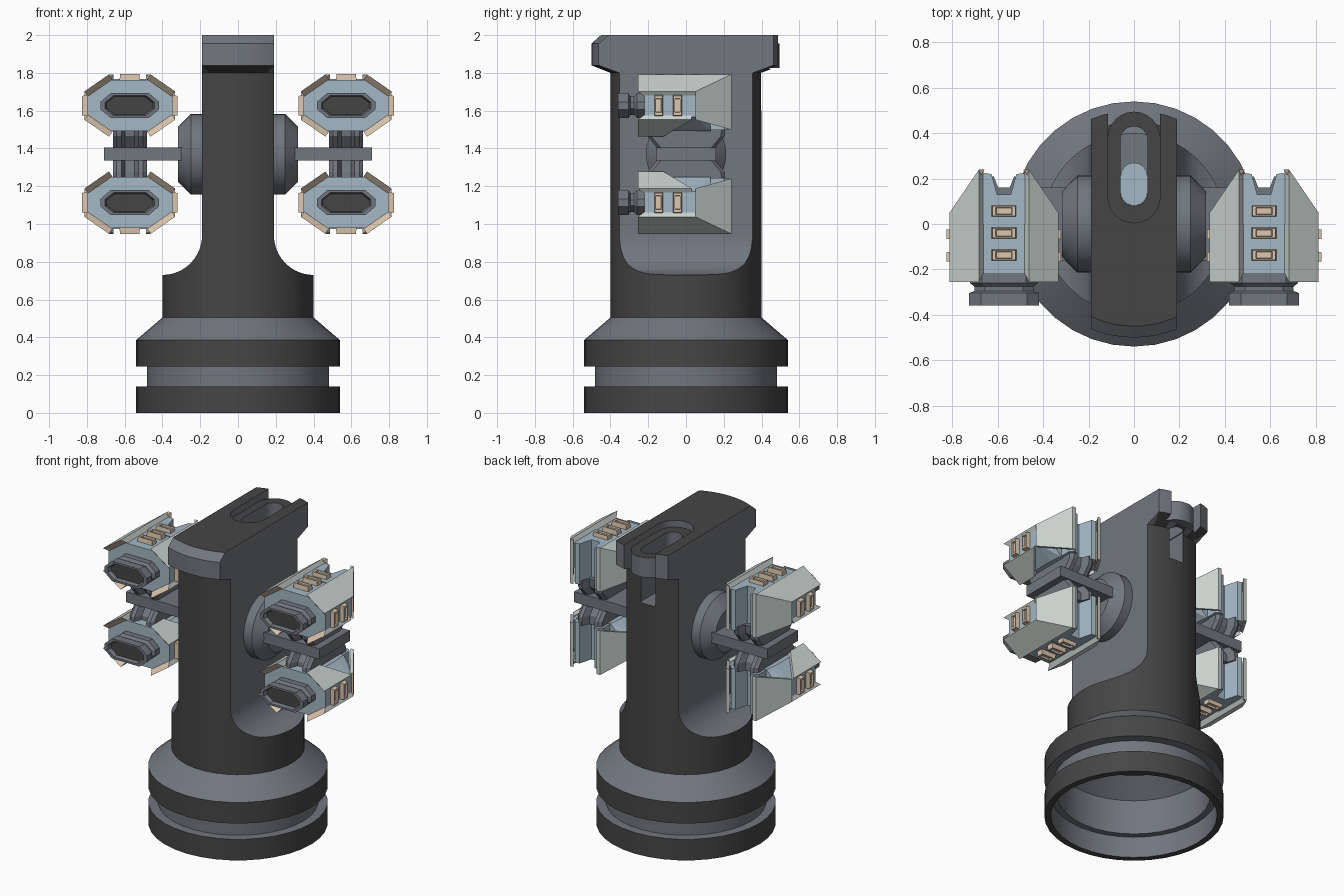
import bpy, bmesh, math
from mathutils import Vector

if "Cube" in bpy.data.objects:
    bpy.data.objects.remove(bpy.data.objects["Cube"])


def material(name, r, g, b):
    m = bpy.data.materials.new(name)
    m.diffuse_color = (r, g, b, 1)
    m.use_nodes = True
    m.node_tree.nodes["Principled BSDF"].inputs["Base Color"].default_value = m.diffuse_color
    return m


MATS = [material("charcoal", .06, .06, .06), material("steel grey", .165, .18, .21),
        material("pale blue", .37, .48, .56), material("light grey", .58, .64, .61),
        material("cream", .72, .57, .43)]
DARK, GREY, BLUE, LIGHT, CREAM = range(5)


def finish(name, bm, rule, smooth=False):
    """Turn a bmesh into an object; rule is a material index or f(face)."""
    bmesh.ops.recalc_face_normals(bm, faces=bm.faces)
    bm.normal_update()
    for f in bm.faces:
        f.material_index = rule(f) if callable(rule) else rule
        f.smooth = smooth
    me = bpy.data.meshes.new(name)
    bm.to_mesh(me)
    bm.free()
    for m in MATS:
        me.materials.append(m)
    if smooth:
        me.set_sharp_from_angle(angle=math.radians(28))
    ob = bpy.data.objects.new(name, me)
    bpy.context.collection.objects.link(ob)
    return ob


def loft_bm(rings, closed=False):
    bm = bmesh.new()
    vs = [[bm.verts.new(p) for p in r] for r in rings]
    pairs = list(zip(vs, vs[1:])) + ([(vs[-1], vs[0])] if closed else [])
    for a, b in pairs:
        for i in range(len(a)):
            j = (i + 1) % len(a)
            bm.faces.new((a[i], a[j], b[j], b[i]))
    if not closed:
        bm.faces.new(vs[0])
        bm.faces.new(vs[-1])
    return bm


def loft(name, rings, rule, smooth=False, closed=False):
    return finish(name, loft_bm(rings, closed), rule, smooth)


def hull(name, pts, rule):
    bm = bmesh.new()
    for p in pts:
        bm.verts.new(p)
    bmesh.ops.convex_hull(bm, input=bm.verts)
    return finish(name, bm, rule)


def lathe_rings(profile, n=32, axis="z"):
    rings = []
    for r, h in profile:
        c = [(r * math.cos(2 * math.pi * i / n), r * math.sin(2 * math.pi * i / n)) for i in range(n)]
        rings.append([(a, b, h) if axis == "z" else (h, a, b + 1.37) for a, b in c])
    return rings


def stadium(r, y0, y1, z, n=12):
    """Rounded slot outline, ends at y0 and y1."""
    pts = []
    for cy, start in ((y1 - r, 0), (y0 + r, math.pi)):
        for i in range(n + 1):
            t = start + math.pi * i / n
            pts.append((r * math.cos(t), cy + r * math.sin(t), z))
    return pts


# Hollow stepped base collar
def base_rule(f):
    c = f.calc_center_median()
    r = math.hypot(c.x, c.y)
    if r > .515 and abs(f.normal.z) < .3:
        return DARK
    return DARK if c.z < .01 else GREY


loft("base_collar", lathe_rings([(.33, .47), (.46, .37), (.46, .14), (.5, .14), (.5, 0), (.54, 0), (.54, .14),
     (.482, .14), (.482, .245), (.54, .245), (.54, .385), (.4, .505)], 36), base_rule, True)

# Column and cap: a lathe trimmed to a slab, with slot cut in the top
rings = lathe_rings([(.4, .5), (.4, 1.8), (.5, 1.84), (.5, 1.955), (.5, 2)], 64)
rings[-1] = [(x * .9, y * .9, z) if y < 0 else (x, y, z) for x, y, z in rings[-1]]
column = loft("column", rings, DARK)

cutters = []
for s in (1, -1):
    prof = [(.19, 2.1)] + [(.4 - .21 * math.cos(a), .94 - .21 * math.sin(a))
                           for a in [math.pi / 2 * i / 10 for i in range(11)]] + [(.7, .73), (.7, 2.1)]
    cutters.append(loft("side_cutter", [[(s * x, y, z) for x, z in prof] for y in (-.7, .7)], GREY))
cutters.append(loft("slot_cutter", [stadium(.115, .005, .9, z) for z in (1.82, 2.1)], GREY))
cutters.append(loft("hole_cutter", [stadium(.06, .08, .43, z) for z in (1.6, 1.9)], GREY))
# keep the hole inside the column below the cap
for c in cutters:
    c.hide_render = True
    mod = column.modifiers.new("cut", 'BOOLEAN')
    mod.operation, mod.object, mod.solver = 'DIFFERENCE', c, 'EXACT'
dg = bpy.context.evaluated_depsgraph_get()
bm = bmesh.new()
bm.from_mesh(column.evaluated_get(dg).to_mesh())
bpy.data.objects.remove(column)
for c in cutters:
    bpy.data.objects.remove(c)


def column_rule(f):
    c, n = f.calc_center_median(), f.normal
    if c.z > 1.81:
        return DARK if n.z > .9 or n.z < -.3 else GREY
    on_tube = all(abs(math.hypot(v.co.x, v.co.y) - .4) < .004 for v in f.verts)
    return DARK if on_tube and abs(n.z) < .05 and abs(n.x) < .97 or c.z < .72 else GREY


finish("column", bm, column_rule, True)

# Recessed slot ring on the cap, and the floor seen through it
loft("slot_ring", [stadium(.115, .005, .495, 1.825), stadium(.115, .005, .495, 1.955),
     stadium(.06, .08, .43, 1.955), stadium(.06, .08, .43, 1.825)],
     lambda f: DARK if f.normal.z > .9 else GREY, True, True)
loft("slot_floor", [stadium(.059, .081, .27, z) for z in (1.602, 1.61)], BLUE)


# Small cream vent: tapered block with a sunken face
def vent(name, centre, out, a, b):
    c, o, a, b = Vector(centre), Vector(out), Vector(a), Vector(b)
    sq = ((-1, -1), (1, -1), (1, 1), (-1, 1))
    steps = ((-.01, 1, 0), (.03, .85, .01), (.03, .6, .03), (.018, .55, .035))
    loft(name, [[c + o * h + a * i * (k if k == 1 else k + .05) + b * j * (k - .0) for i, j in sq]
                for h, k, _ in steps], CREAM)


def octagon(a, b, y, T):
    q = [(a, .3 * b), (.65 * a, b), (-.65 * a, b), (-a, .3 * b)]
    return [T(u, y, w) for u, w in q + [(-u, -w) for u, w in q]]


def pod(sx, sz):
    def T(u, y, w):
        return (sx * .573 + u, y, 1.37 + sz * (.257 + w))

    # Blue core and notched rear spine
    core = []
    for y, a, b, c, d in ((-.22, .225, .06, .12, .135), (.05, .225, .06, .12, .135), (.13, .16, .08, .11, .135)):
        core += [T(i * u, y, j * w) for i in (1, -1) for j in (1, -1) for u, w in ((a, b), (c, d))]
    hull("pod_core", core, BLUE)
    half = [(.105, .0), (.105, .2), (.085, .225), (.055, .22), (.03, .13)]
    plan = half + [(-u, y) for u, y in reversed(half)]
    loft("pod_spine", [[T(u, y, w) for u, y in plan] for w in (-.13, .14)], BLUE)

    # Armour plates: slanted outer, slanted inner, rear side
    def plate(name, outer, du, dw, s):
        pts = []
        for u, y, w in outer:
            pts += [T(s * u, y, w), T(s * (u - du), -.215 if y < -.25 else y, w + dw)]
        hull(name, pts, lambda f: CREAM if f.normal.y < -.3 else LIGHT)

    for s in (1, -1):
        plate("pod_outer_plate", [(.24, -.255, .075), (.24, .05, .075), (.11, .24, .165), (.11, -.255, .165)],
              .02, -.03, s)
        plate("pod_inner_plate", [(.24, -.255, -.075), (.24, .03, -.075), (.11, -.12, -.165), (.11, -.255, -.165)],
              .02, .03, s)
        plate("pod_rear_plate", [(.24, .05, .075), (.24, .05, -.075), (.11, .24, -.128), (.11, .24, .165)],
              .025, 0, s)
        for y in (-.145, -.045):
            vent("pod_side_vent", T(s * .222, y, 0), (s, 0, 0), (0, 0, .057), (0, .024, 0))
    for y in (-.137, -.04, .057):
        vent("pod_top_vent", T(0, y, .136), (0, 0, sz), (.056, 0, 0), (0, .025, 0))

    # Front nozzle
    steps = ((.15, .065, -.2), (.15, .065, -.26), (.13, .05, -.275), (.13, .05, -.295), (.155, .066, -.305),
             (.155, .066, -.36), (.132, .053, -.36), (.122, .047, -.335))
    loft("pod_nozzle", [octagon(a, b, y, T) for a, b, y in steps],
         lambda f: DARK if len(f.verts) == 8 else GREY)


for sx in (1, -1):
    # Side hub, arm plate and waisted bracket
    loft("side_hub", lathe_rings([(.213, sx * .17), (.213, sx * .25), (.145, sx * .318)], 32, "x"), GREY, True)
    loft("arm_plate", [[(sx * x, y, z) for x, z in ((.28, 1.335), (.71, 1.335), (.71, 1.405), (.28, 1.405))]
                       for y in (-.16, .16)], GREY)
    bracket = []
    for h, d in ((-.15, .21), (-.095, .205), (-.035, .155), (.035, .155), (.095, .205), (.15, .21)):
        half = [(.09, d - .02), (.07, d), (.045, d), (.025, d - .05)]
        back = half + [(-u, y) for u, y in reversed(half)]
        bracket.append([(sx * .573 + u, y, 1.37 + h) for u, y in back + [(-u, -y) for u, y in back]])
    loft("bracket", bracket, GREY)
    for sz in (1, -1):
        pod(sx, sz)
